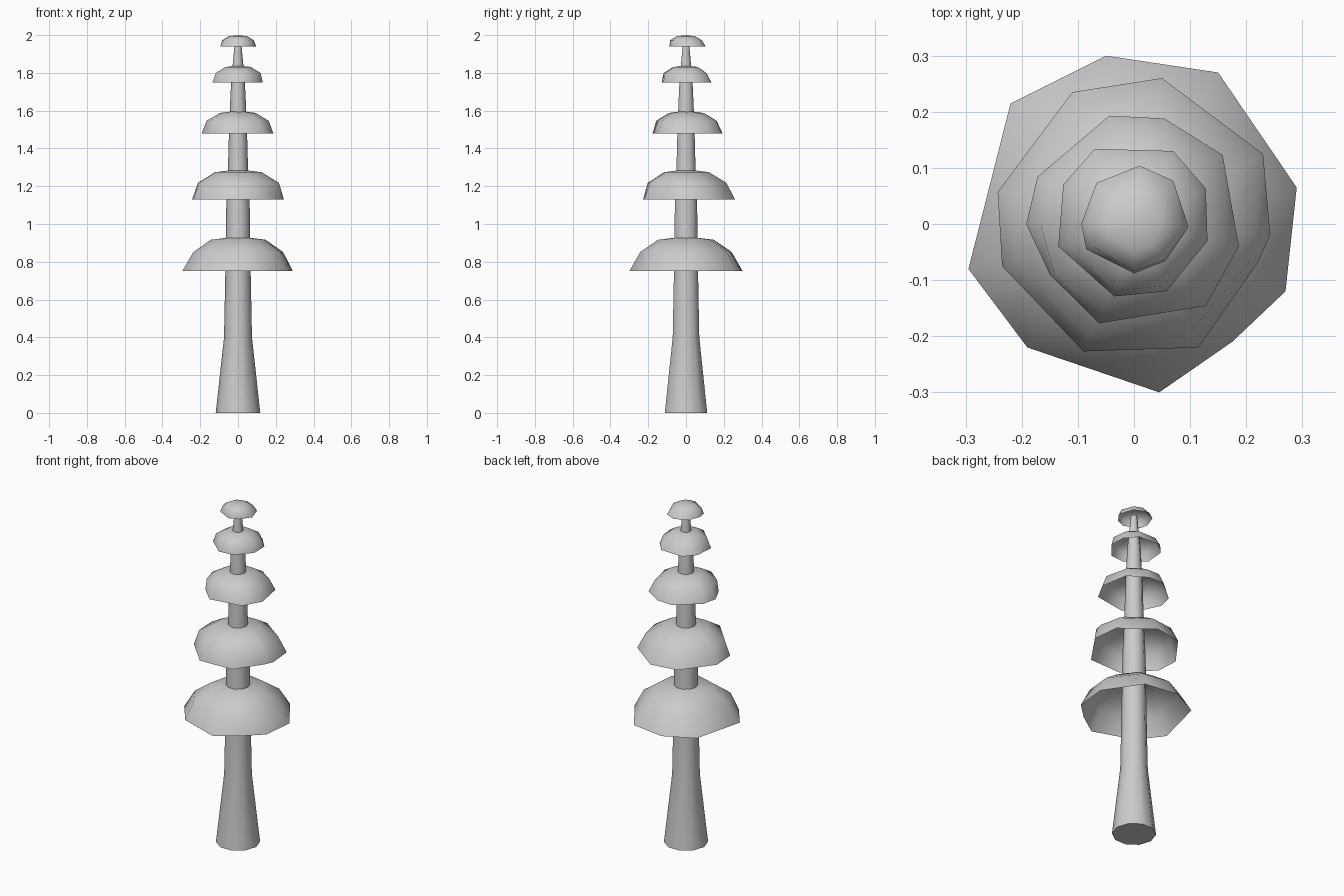
import bpy, bmesh, math

if "Cube" in bpy.data.objects:
    bpy.data.objects.remove(bpy.data.objects["Cube"])


def make_object(name, bm):
    bmesh.ops.recalc_face_normals(bm, faces=bm.faces)
    mesh = bpy.data.meshes.new(name)
    bm.to_mesh(mesh)
    bm.free()
    for p in mesh.polygons:
        p.use_smooth = True
    obj = bpy.data.objects.new(name, mesh)
    bpy.context.collection.objects.link(obj)
    return obj


def bridge(bm, a, b):
    n = len(a)
    for i in range(n):
        j = (i + 1) % n
        bm.faces.new((a[i], a[j], b[j], b[i]))


# Trunk: flared base, tapering to the tip
def trunk(profile, sides=10):
    bm = bmesh.new()
    rings = []
    for r, z in profile:
        rings.append([bm.verts.new((r * math.cos(math.tau * i / sides),
                                    r * math.sin(math.tau * i / sides), z))
                      for i in range(sides)])
    for a, b in zip(rings, rings[1:]):
        bridge(bm, a, b)
    bm.faces.new(rings[0])
    bm.faces.new(rings[-1])
    return make_object("trunk", bm)


# Foliage tier: open hollow dome with an uneven rim
def foliage(name, rim, z0, z1, shoulder):
    bm = bmesh.new()
    mean = sum(math.hypot(x, y) for x, y in rim) / len(rim)
    h = z1 - z0
    rings = [[bm.verts.new((x, y, z0)) for x, y in rim]]
    for k, f in ((shoulder, 0.55), (0.5, 0.9)):
        ring = []
        for x, y in rim:
            a = math.atan2(y, x)
            ring.append(bm.verts.new((mean * k * math.cos(a),
                                      mean * k * math.sin(a), z0 + h * f)))
        rings.append(ring)
    for a, b in zip(rings, rings[1:]):
        bridge(bm, a, b)
    top = bm.verts.new((0, 0, z1))
    last = rings[-1]
    for i in range(len(last)):
        bm.faces.new((last[i], last[(i + 1) % len(last)], top))
    return make_object(name, bm)


obj = trunk([(0.118, 0), (0.074, 0.4), (0.067, 0.75), (0.062, 1.1),
             (0.053, 1.3), (0.046, 1.55), (0.036, 1.76), (0.017, 1.96)])
bpy.context.view_layer.objects.active = obj
obj.select_set(True)
bpy.ops.object.shade_smooth_by_angle(angle=math.radians(50))

# Rim outlines, bottom tier to top tier
tiers = [
    ([(-.05, .30), (.15, .27), (.29, .065), (.27, -.12), (.175, -.21),
      (.045, -.30), (-.19, -.22), (-.295, -.08), (-.22, .215)], 0.75, 0.935, 0.82),
    ([(-.11, .235), (.05, .26), (.23, .125), (.243, -.02), (.22, -.07),
      (.115, -.22), (-.09, -.227), (-.235, -.075), (-.243, .057)], 1.13, 1.29, 0.87),
    ([(-.044, .193), (.054, .188), (.158, .123), (.187, -.04), (.128, -.146),
      (-.062, -.177), (-.15, -.09), (-.192, 0), (-.172, .084)], 1.48, 1.60, 0.87),
    ([(-.07, .134), (.07, .13), (.128, .063), (.131, -.03), (.058, -.12),
      (-.035, -.129), (-.135, -.04), (-.126, .07)], 1.75, 1.84, 0.87),
    ([(.01, .104), (.07, .077), (.097, -.005), (.056, -.066), (0, -.088),
      (-.085, -.045), (-.094, 0), (-.067, .073)], 1.94, 2.0, 0.87),
]
for i, (rim, z0, z1, s) in enumerate(tiers):
    foliage(f"foliage_tier_{i + 1}", rim, z0, z1, s)
